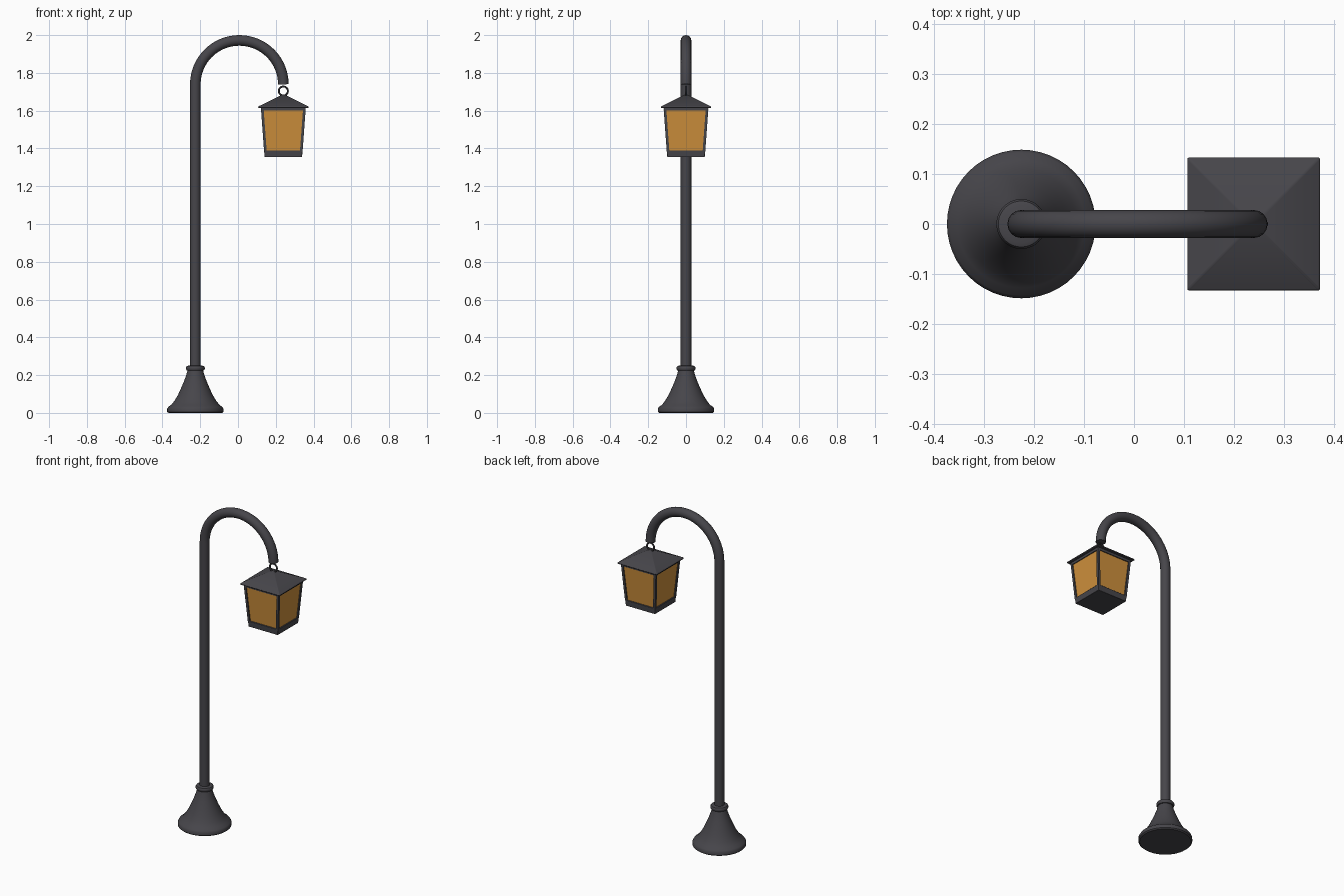
import bpy, bmesh, math
from mathutils import Vector

cube = bpy.data.objects.get("Cube")
if cube:
    bpy.data.objects.remove(cube, do_unlink=True)


def material(name, color):
    m = bpy.data.materials.new(name)
    m.use_nodes = True
    m.diffuse_color = color
    m.node_tree.nodes["Principled BSDF"].inputs["Base Color"].default_value = color
    return m


IRON = material("dark_iron", (0.062, 0.060, 0.069, 1))
AMBER = material("amber_glass", (0.62, 0.28, 0.045, 1))

POLE_X, LAMP_X, TUBE = -0.226, 0.24, 0.028
ARCH_R = (LAMP_X - POLE_X) / 2
ARCH_Z = 2 - TUBE - ARCH_R


def finish(obj, mat, angle=35):
    obj.data.materials.clear()
    obj.data.materials.append(mat)
    bpy.ops.object.select_all(action='DESELECT')
    obj.select_set(True)
    bpy.context.view_layer.objects.active = obj
    bpy.ops.object.shade_smooth_by_angle(angle=math.radians(angle))
    return obj


def from_bmesh(name, bm, mat, location=(0, 0, 0)):
    bmesh.ops.recalc_face_normals(bm, faces=bm.faces)
    mesh = bpy.data.meshes.new(name)
    bm.to_mesh(mesh)
    bm.free()
    obj = bpy.data.objects.new(name, mesh)
    obj.location = location
    bpy.context.collection.objects.link(obj)
    return finish(obj, mat)


def lathe(name, profile, x, sides=48):
    """Closed turned solid from (radius, height) pairs."""
    bm = bmesh.new()
    rings = []
    for r, z in profile:
        rings.append([bm.verts.new((r * math.cos(a), r * math.sin(a), z))
                      for a in (math.tau * i / sides for i in range(sides))])
    for low, high in zip(rings, rings[1:]):
        for i in range(sides):
            j = (i + 1) % sides
            bm.faces.new((low[i], low[j], high[j], high[i]))
    bm.faces.new(rings[0])
    bm.faces.new(rings[-1])
    return from_bmesh(name, bm, IRON, (x, 0, 0))


def add_loft(bm, sections):
    """Square loft from (centre x, centre y, half width, height) sections."""
    rings = [[bm.verts.new((cx + sx * h, cy + sy * h, z))
              for sx, sy in ((-1, -1), (1, -1), (1, 1), (-1, 1))]
             for cx, cy, h, z in sections]
    for low, high in zip(rings, rings[1:]):
        for i in range(4):
            j = (i + 1) % 4
            bm.faces.new((low[i], low[j], high[j], high[i]))
    bm.faces.new(rings[0])
    bm.faces.new(rings[-1])


def square_part(name, sections, mat, bevel=0):
    bm = bmesh.new()
    add_loft(bm, [(0, 0, h, z) for h, z in sections])
    obj = from_bmesh(name, bm, mat, (LAMP_X, 0, 0))
    if bevel:
        mod = obj.modifiers.new("soft_edges", 'BEVEL')
        mod.width, mod.segments = bevel, 2
    return obj


# Flared foot and collar
lathe("flared_base", [(0.142, 0), (0.149, 0.006), (0.149, 0.022), (0.143, 0.032),
                      (0.128, 0.042), (0.110, 0.065), (0.092, 0.095), (0.076, 0.13),
                      (0.061, 0.165), (0.048, 0.2), (0.040, 0.23)], POLE_X)
lathe("collar", [(0.038, 0.222), (0.046, 0.225), (0.050, 0.232), (0.050, 0.24),
                 (0.046, 0.247), (0.038, 0.25)], POLE_X)

# Pole and arched arm in one swept tube
path = [Vector((POLE_X, 0, 0.2))]
for i in range(33):
    a = math.pi * (1 - i / 32)
    path.append(Vector((POLE_X + ARCH_R * (1 + math.cos(a)), 0, ARCH_Z + ARCH_R * math.sin(a))))
curve = bpy.data.curves.new("pole_path", 'CURVE')
curve.dimensions = '3D'
curve.bevel_depth = TUBE
curve.bevel_resolution = 6
curve.use_fill_caps = True
spline = curve.splines.new('POLY')
spline.points.add(len(path) - 1)
for point, co in zip(spline.points, path):
    point.co = (*co, 1)
pole = bpy.data.objects.new("pole_and_arm", curve)
bpy.context.collection.objects.link(pole)
bpy.ops.object.select_all(action='DESELECT')
pole.select_set(True)
bpy.context.view_layer.objects.active = pole
bpy.ops.object.convert(target='MESH')
finish(bpy.context.view_layer.objects.active, IRON)

# Hanging ring
bpy.ops.mesh.primitive_torus_add(major_radius=0.024, minor_radius=0.005,
                                 major_segments=32, minor_segments=10,
                                 location=(LAMP_X, 0, 1.704),
                                 rotation=(math.pi / 2, 0, 0))
ring = bpy.context.object
ring.name = "hanging_ring"
finish(ring, IRON)

# Lantern roof, rails and floor
square_part("lantern_roof", [(0.133, 1.614), (0.133, 1.622), (0.004, 1.686)], IRON, 0.003)
square_part("top_rail", [(0.117, 1.6), (0.118, 1.616)], IRON)
square_part("lantern_floor", [(0.099, 1.354), (0.102, 1.39)], IRON, 0.002)

# Tapered glass body
square_part("lantern_glass", [(0.095, 1.388), (0.112, 1.602)], AMBER)

# Four leaning corner posts
POST = 0.007
bm = bmesh.new()
for sx in (-1, 1):
    for sy in (-1, 1):
        low, high = 0.102 - POST, 0.118 - POST
        add_loft(bm, [(sx * low, sy * low, POST, 1.385), (sx * high, sy * high, POST, 1.605)])
from_bmesh("corner_posts", bm, IRON, (LAMP_X, 0, 0))
